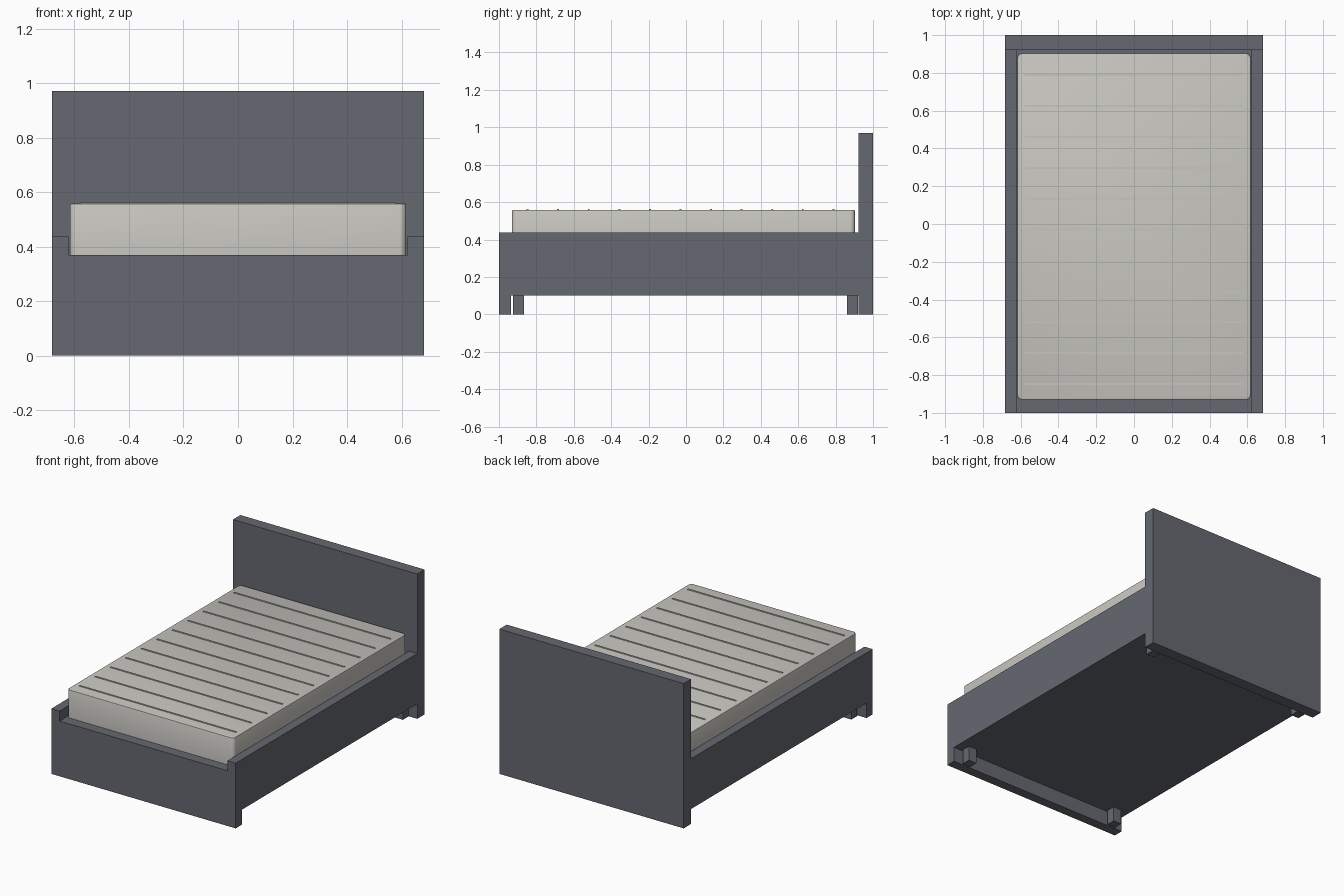
import bpy
import bmesh
from mathutils import Vector

cube = bpy.data.objects.get("Cube")
if cube:
    bpy.data.objects.remove(cube, do_unlink=True)


def material(name, color):
    mat = bpy.data.materials.new(name)
    mat.use_nodes = True
    mat.diffuse_color = color
    mat.node_tree.nodes["Principled BSDF"].inputs["Base Color"].default_value = color
    return mat


def finish(name, bm, mat):
    bmesh.ops.recalc_face_normals(bm, faces=bm.faces)
    mesh = bpy.data.meshes.new(name)
    bm.to_mesh(mesh)
    bm.free()
    mesh.materials.append(mat)
    obj = bpy.data.objects.new(name, mesh)
    bpy.context.collection.objects.link(obj)
    return obj


def box(name, low, high, mat):
    low, high = Vector(low), Vector(high)
    bm = bmesh.new()
    bmesh.ops.create_cube(bm, size=1)
    bmesh.ops.scale(bm, vec=high - low, verts=bm.verts)
    bmesh.ops.translate(bm, vec=(low + high) / 2, verts=bm.verts)
    return finish(name, bm, mat)


def extrude_x(name, profile, x_start, x_end, mat):
    bm = bmesh.new()
    face = bm.faces.new([bm.verts.new((x_start, y, z)) for y, z in profile])
    result = bmesh.ops.extrude_face_region(bm, geom=[face])
    moved = [v for v in result["geom"] if isinstance(v, bmesh.types.BMVert)]
    bmesh.ops.translate(bm, vec=(x_end - x_start, 0, 0), verts=moved)
    return finish(name, bm, mat)


frame_grey = material("slate grey", (0.130, 0.138, 0.162, 1))
fabric = material("warm off white", (0.578, 0.565, 0.527, 1))

HALF_W, INNER_W = 0.683, 0.622
FOOT_Y, HEAD_Y = -0.935, 0.922
BASE_Z, FOOT_Z, RAIL_Z = 0.10, 0.37, 0.437

# End boards and the base between them
box("headboard", (-HALF_W, HEAD_Y, 0), (HALF_W, 1, 0.97), frame_grey)
box("footboard", (-HALF_W, -1, 0), (HALF_W, FOOT_Y, FOOT_Z), frame_grey)
box("bed_base", (-INNER_W, FOOT_Y, BASE_Z), (INNER_W, HEAD_Y, FOOT_Z), frame_grey)

# Side rails, notched over the footboard, and the small legs
rail_profile = [(-1, RAIL_Z), (-1, FOOT_Z), (FOOT_Y, FOOT_Z),
                (FOOT_Y, BASE_Z), (HEAD_Y, BASE_Z), (HEAD_Y, RAIL_Z)]
for side, sign in (("left", 1), ("right", -1)):
    extrude_x(side + "_rail", rail_profile, sign * INNER_W, sign * HALF_W, frame_grey)
    x_low, x_high = sorted((sign * 0.56, sign * 0.62))
    for end, y in (("front", -0.925), ("back", 0.86)):
        box(f"{end}_{side}_leg", (x_low, y, 0), (x_high, y + 0.06, BASE_Z), frame_grey)

# Mattress with rounded upright corners and a slightly softened top
mattress = box("mattress", (-0.617, -0.93, FOOT_Z), (0.617, 0.903, 0.558), fabric)
bm = bmesh.new()
bm.from_mesh(mattress.data)
upright = [e for e in bm.edges if abs(e.verts[0].co.z - e.verts[1].co.z) > 0.1]
bmesh.ops.bevel(bm, geom=upright, offset=0.025, segments=5, profile=0.5, affect="EDGES")
rim = [e for e in bm.edges if min(v.co.z for v in e.verts) > 0.55]
bmesh.ops.bevel(bm, geom=rim, offset=0.004, segments=2, profile=0.5, affect="EDGES")
bm.to_mesh(mattress.data)
bm.free()
bpy.ops.object.select_all(action="DESELECT")
mattress.select_set(True)
bpy.context.view_layer.objects.active = mattress
bpy.ops.object.shade_smooth_by_angle()

# Raised seams across the mattress
for i in range(11):
    y = -0.847 + i * 0.1635
    box(f"mattress_seam_{i + 1}", (-0.58, y - 0.005, 0.55), (0.58, y + 0.005, 0.562), fabric)
